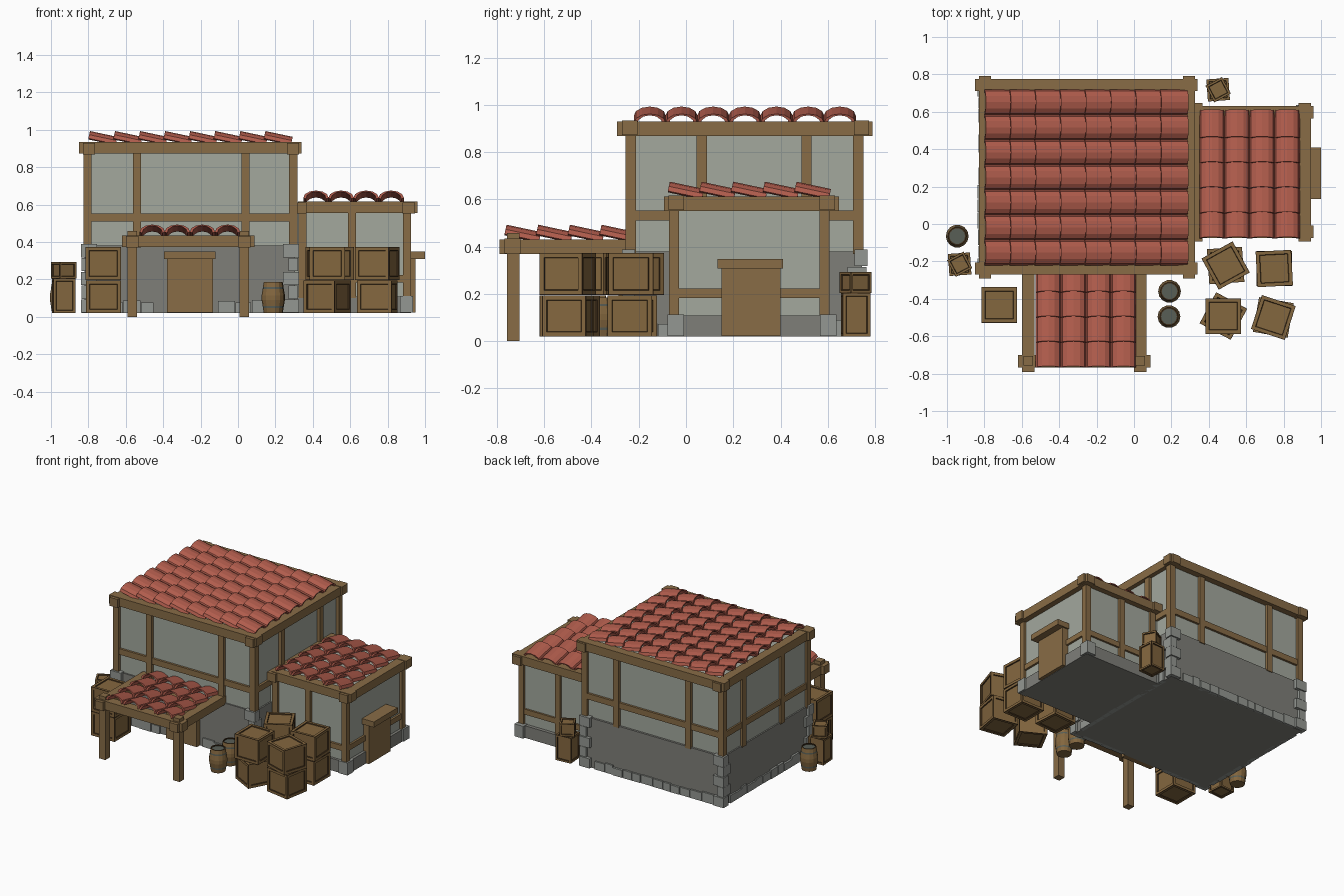
import bpy, bmesh, math, random
from mathutils import Matrix, Vector

if "Cube" in bpy.data.objects:
    bpy.data.objects.remove(bpy.data.objects["Cube"])

random.seed(4)


def mat(name, r, g, b):
    lin = [((c / 255 + 0.055) / 1.055) ** 2.4 for c in (r, g, b)]
    m = bpy.data.materials.new(name)
    m.diffuse_color = (*lin, 1)
    m.use_nodes = True
    m.node_tree.nodes["Principled BSDF"].inputs["Base Color"].default_value = m.diffuse_color
    return m


WOOD = mat("timber brown", 136, 108, 70)
CRATE = mat("crate brown", 132, 103, 63)
DARK = mat("dark wood", 66, 48, 28)
ROOF = mat("roof red", 176, 92, 76)
PLASTER = mat("plaster grey", 163, 168, 157)
STONE = mat("dark stone", 127, 127, 121)
BLOCK = mat("light stone", 148, 151, 146)
IRON = mat("iron grey", 88, 94, 86)


def finish(name, bm, *mats):
    me = bpy.data.meshes.new(name)
    bm.to_mesh(me)
    bm.free()
    for m in mats:
        me.materials.append(m)
    ob = bpy.data.objects.new(name, me)
    bpy.context.collection.objects.link(ob)
    return ob


def boxes(name, items, m):
    """One object from boxes given as (x0, x1, y0, y1, z0, z1)."""
    bm = bmesh.new()
    for x0, x1, y0, y1, z0, z1 in items:
        mx = Matrix.Translation(((x0 + x1) / 2, (y0 + y1) / 2, (z0 + z1) / 2))
        bmesh.ops.create_cube(bm, size=1, matrix=mx @ Matrix.Diagonal((x1 - x0, y1 - y0, z1 - z0, 1)))
    return finish(name, bm, m)


def tile_roof(name, start, along_y, rows, count, z):
    """Rows of overlapping arched tiles; each tile is raised at its first end."""
    bm = bmesh.new()
    step, length, rise, seg = 0.134, 0.146, 0.031, 6
    for r in range(rows):
        for c in range(count):
            rings = []
            for t in (0, 1):
                for k in (1.0, 0.8):
                    ring = []
                    for i in range(seg + 1):
                        a = math.pi * i / seg
                        v = 0.068 * k * math.cos(a)
                        h = 0.039 * math.sin(a) - (1 - k) * 0.03
                        u = c * step + t * length + max(h, 0) * 0.22
                        p, q = u, (r + 0.5) * step + v
                        if along_y:
                            p, q = q, p
                        ring.append(bm.verts.new((start[0] + p, start[1] + q, z + h + rise * (1 - t))))
                    rings.append(ring)
            o0, i0, o1, i1 = rings
            for A, B in ((o0, o1), (i1, i0), (i0, o0), (o1, i1)):
                for i in range(seg):
                    bm.faces.new((A[i], A[i + 1], B[i + 1], B[i]))
            for e in (0, seg):
                bm.faces.new((o0[e], o1[e], i1[e], i0[e]))
    bmesh.ops.recalc_face_normals(bm, faces=bm.faces)
    finish(name, bm, ROOF)


def crate(name, x, y, z0, z1, w, turn):
    """Crate with dark worn edges and recessed panels."""
    bm = bmesh.new()
    h = z1 - z0
    bmesh.ops.create_cube(bm, size=1, matrix=Matrix.Diagonal((w, w, h, 1)))
    sides = list(bm.faces)
    rim = bmesh.ops.inset_individual(bm, faces=sides, thickness=0.004)["faces"]
    bmesh.ops.inset_individual(bm, faces=sides, thickness=w * 0.12)
    gap = bmesh.ops.inset_individual(bm, faces=sides, thickness=0.004, depth=-0.007)["faces"]
    for f in rim + gap:
        f.material_index = 1
    ob = finish(name, bm, CRATE, DARK)
    ob.location = (x, y, (z0 + z1) / 2)
    ob.rotation_euler.z = math.radians(turn)


def barrel(name, x, y):
    bm = bmesh.new()
    n = 14
    prof = [(0.049, 0.02), (0.054, 0.047), (0.055, 0.057), (0.061, 0.09), (0.061, 0.115),
            (0.055, 0.148), (0.054, 0.158), (0.049, 0.185), (0.042, 0.185), (0.042, 0.178)]
    rings = [[bm.verts.new((x + r * math.cos(2 * math.pi * i / n), y + r * math.sin(2 * math.pi * i / n), z))
              for i in range(n)] for r, z in prof]
    for j in range(len(rings) - 1):
        for i in range(n):
            f = bm.faces.new((rings[j][i], rings[j][(i + 1) % n], rings[j + 1][(i + 1) % n], rings[j + 1][i]))
            f.material_index = 1 if j in (1, 5) else 2 if j > 6 else 0
    bm.faces.new(rings[0][::-1])
    bm.faces.new(rings[-1]).material_index = 1
    finish(name, bm, CRATE, IRON, DARK)


# Main house walls and stone base
boxes("main_wall", [(-0.81, 0.295, -0.235, 0.73, 0.36, 0.92)], PLASTER)
boxes("main_stone_base", [(-0.82, 0.305, -0.245, 0.745, 0.02, 0.38)], STONE)

# Main house timber frame
posts = []
for x in (-0.805, -0.54, 0.04, 0.295):
    for y in (-0.234, 0.729):
        posts.append((x - 0.022, x + 0.022, y - 0.022, y + 0.022, 0.37, 0.88))
for x in (-0.805, 0.295):
    for y in (0.067, 0.51):
        posts.append((x - 0.022, x + 0.022, y - 0.022, y + 0.022, 0.37, 0.88))
boxes("main_posts", posts, WOOD)
boxes("main_rails",
      [(-0.8, 0.29, y - 0.017, y + 0.017, 0.51, 0.553) for y in (-0.234, 0.729)]
      + [(x - 0.017, x + 0.017, -0.23, 0.72, 0.51, 0.553) for x in (-0.805, 0.295)], WOOD)
boxes("main_top_beams",
      [(-0.85, 0.34, y, y + 0.065, 0.872, 0.934) for y in (-0.27, 0.71)]
      + [(x, x + 0.065, -0.292, 0.79, 0.868, 0.93) for x in (-0.83, 0.262)], WOOD)

# Corner stones: alternating long and short blocks
quoins = []
for sx, cx in ((1, -0.84), (-1, 0.325)):
    for sy, cy in ((1, -0.27), (-1, 0.768)):
        for k in range(5):
            a, b = (0.085, 0.055) if k % 2 == 0 else (0.055, 0.085)
            d = 0.004 * (k % 2)
            xs = sorted((cx + sx * d, cx + sx * a))
            ys = sorted((cy + sy * d, cy + sy * b))
            quoins.append((*xs, *ys, 0.022 + k * 0.074, 0.022 + (k + 1) * 0.074 - 0.004))
boxes("corner_stones", quoins, BLOCK)

# Row of small stones along the foot of the walls
foot = []
for axis, lo, hi, edge, sgn in (("x", -0.75, 0.24, -0.245, -1), ("x", -0.75, 0.24, 0.745, 1),
                                ("y", -0.18, 0.68, -0.82, -1), ("y", -0.18, 0.68, 0.305, 1)):
    p = lo
    while p < hi - 0.03:
        w = min(random.uniform(0.06, 0.1), hi - p)
        e = sorted((edge - sgn * 0.02, edge + sgn * random.uniform(0.008, 0.016)))
        top = 0.02 + random.uniform(0.052, 0.072)
        blocked = sgn < 0 and axis == "x" and -0.46 < p < -0.12   # doorway
        if not blocked:
            foot.append((p, p + w - 0.004, *e, 0.02, top) if axis == "x"
                        else (*e, p, p + w - 0.004, 0.02, top))
        p += w
boxes("foot_stones", foot, BLOCK)

# Side annex
boxes("annex_wall", [(0.29, 0.905, -0.05, 0.59, 0.1, 0.605)], PLASTER)
boxes("annex_stone_base", [(0.29, 0.925, -0.068, 0.615, 0.02, 0.108)], STONE)
boxes("annex_corner_stones", [(0.865, 0.936, y, y + 0.07, 0.022, 0.112) for y in (-0.078, 0.567)], BLOCK)
boxes("annex_posts",
      [(x - 0.021, x + 0.021, y - 0.021, y + 0.021, 0.1, 0.57)
       for x in (0.345, 0.61, 0.903) for y in (-0.05, 0.587)], WOOD)
boxes("annex_rails",
      [(0.3, 0.9, y - 0.017, y + 0.017, 0.183, 0.222) for y in (-0.05, 0.587)]
      + [(0.886, 0.92, -0.05, 0.587, 0.183, 0.222)], WOOD)
boxes("annex_top_beams",
      [(0.32, 0.96, y, y + 0.066, 0.555, 0.616) for y in (-0.074, 0.564)]
      + [(x, x + 0.066, -0.094, 0.648, 0.551, 0.612) for x in (0.3, 0.88)], WOOD)

# Porch: posts and beams
boxes("porch_posts", [(x, x + 0.052, -0.757, -0.705, 0, 0.458) for x in (-0.591, 0.008)], WOOD)
boxes("porch_beams",
      [(-0.62, 0.088, -0.768, -0.7, 0.372, 0.434)]
      + [(x, x + 0.066, -0.79, -0.235, 0.37, 0.431) for x in (-0.599, 0.0)], WOOD)

# Doors with header beams
boxes("front_door", [(-0.38, -0.133, -0.285, -0.23, 0.022, 0.312)], WOOD)
boxes("front_door_header", [(-0.395, -0.12, -0.325, -0.23, 0.308, 0.35)], WOOD)
boxes("side_door", [(0.89, 0.95, 0.15, 0.4, 0.022, 0.312)], WOOD)
boxes("side_door_header", [(0.89, 1.0, 0.134, 0.41, 0.308, 0.348)], WOOD)

# Tiled roofs
tile_roof("main_roof_tiles", (-0.8, -0.22), False, 7, 8, 0.923)
tile_roof("annex_roof_tiles", (0.35, -0.077), True, 4, 5, 0.605)
tile_roof("porch_roof_tiles", (-0.525, -0.768), True, 4, 4, 0.423)

# Large crates, two high: x, y, lower turn, upper turn
for i, (x, y, a, b) in enumerate(((-0.72, -0.433, 0, 0), (0.49, -0.222, 4, 29), (0.75, -0.238, 0, 3),
                                  (0.478, -0.492, -28, 0), (0.745, -0.5, -10, -18))):
    crate(f"lower_crate_{i}", x, y, 0.02, 0.194, 0.188, a)
    crate(f"upper_crate_{i}", x, y, 0.196, 0.374, 0.19, b)

# Small crates: tall box with a turned one on top
for i, (x, y) in enumerate(((-0.932, -0.215), (0.45, 0.718))):
    crate(f"tall_small_crate_{i}", x, y, 0.02, 0.204, 0.118, 4)
    crate(f"top_small_crate_{i}", x, y, 0.204, 0.293, 0.1, 28)

# Barrels
for i, (x, y) in enumerate(((-0.945, -0.065), (0.19, -0.36), (0.187, -0.495))):
    barrel(f"barrel_{i}", x, y)
